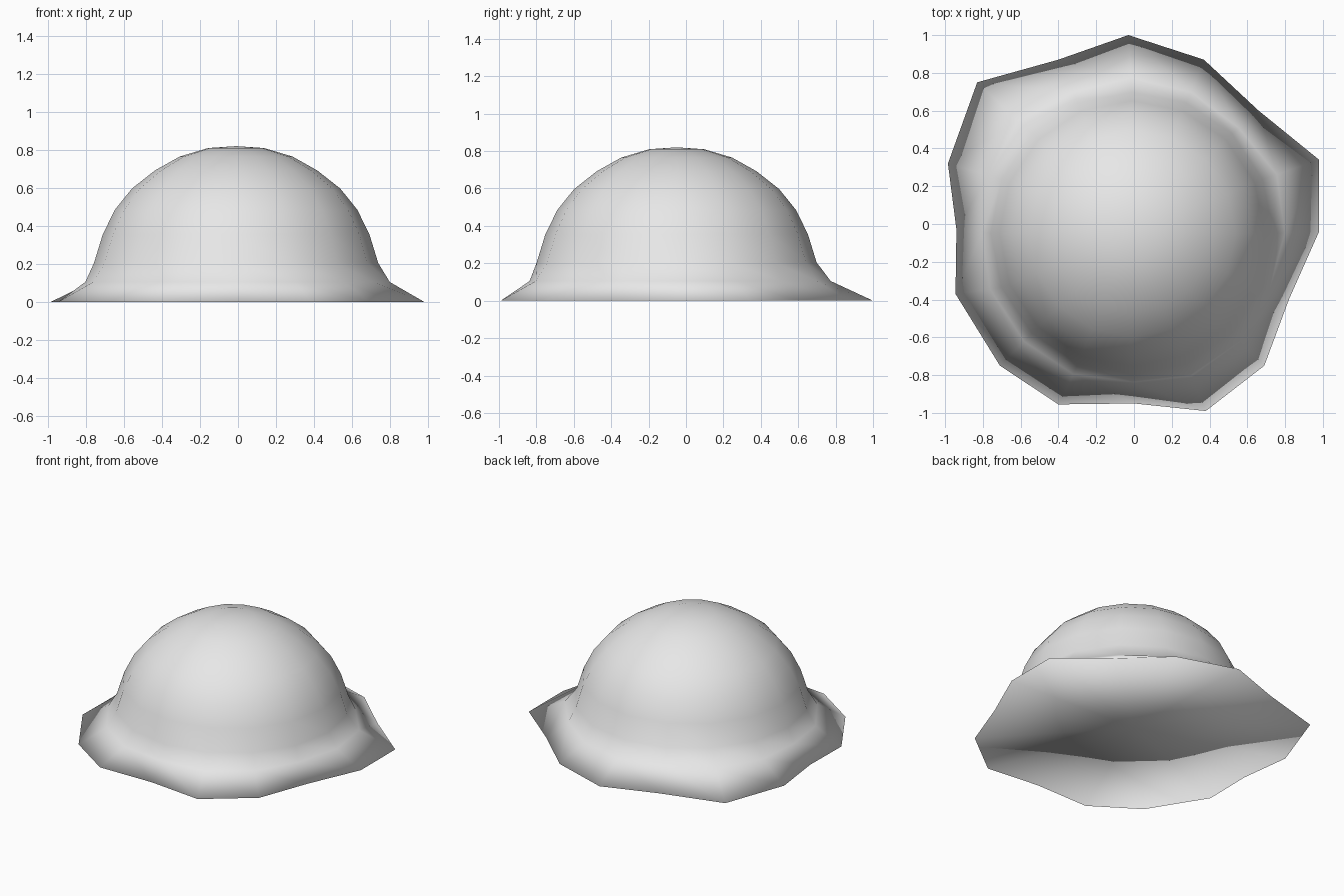
import bpy, bmesh, math
from mathutils import Vector

default = bpy.data.objects.get("Cube")
if default:
    bpy.data.objects.remove(default, do_unlink=True)

# Single light grey material
grey = bpy.data.materials.new("light_grey")
grey.use_nodes = True
grey.diffuse_color = (0.8, 0.8, 0.8, 1)
grey.node_tree.nodes["Principled BSDF"].inputs["Base Color"].default_value = (0.8, 0.8, 0.8, 1)

# Uneven outline of the flared rim on the ground, counter-clockwise from +x
RIM = [(0.98, -0.04), (0.98, 0.34), (0.66, 0.60), (0.37, 0.87),
       (-0.03, 1.00), (-0.40, 0.87), (-0.83, 0.75), (-0.985, 0.32),
       (-0.94, -0.03), (-0.945, -0.37), (-0.71, -0.75), (-0.40, -0.955),
       (0.00, -0.95), (0.38, -0.99), (0.69, -0.75), (0.82, -0.40)]
# Dome rings from top to bottom: radius, height
DOME = [(0.147, 0.81), (0.297, 0.765), (0.427, 0.692), (0.548, 0.597),
        (0.638, 0.485), (0.702, 0.355), (0.748, 0.205)]
CENTRE = Vector((-0.01, -0.05, 0))
SEGMENTS = len(RIM)

bm = bmesh.new()


def circle(radius, z):
    return [CENTRE + Vector((radius * math.cos(a), radius * math.sin(a), z))
            for a in (math.tau * i / SEGMENTS for i in range(SEGMENTS))]


def fan(ring, pole, flip=False):
    for i in range(SEGMENTS):
        tri = [ring[i], ring[(i + 1) % SEGMENTS], pole]
        bm.faces.new(tri[::-1] if flip else tri)


# Rings: dome, crease where the dome meets the flare, then the rim
rim = [Vector((x, y, 0)) for x, y in RIM]
rings = [circle(r, z) for r, z in DOME]
crease = [d.lerp(r, 0.25) for d, r in zip(rings[-1], rim)]
for p in crease:
    p.z = 0.105
rings += [crease, rim]
rings = [[bm.verts.new(p) for p in ring] for ring in rings]

# Bridge the rings into the outer skin
for upper, lower in zip(rings, rings[1:]):
    for i in range(SEGMENTS):
        j = (i + 1) % SEGMENTS
        bm.faces.new((upper[i], lower[i], lower[j], upper[j]))

# Close the crown and the flat underside
fan(rings[0], bm.verts.new(CENTRE + Vector((0, 0, 0.82))))
fan(rings[-1], bm.verts.new((0, 0, 0)), flip=True)
bmesh.ops.recalc_face_normals(bm, faces=bm.faces)
for f in bm.faces:
    f.smooth = True

mesh = bpy.data.meshes.new("flared_dome")
bm.to_mesh(mesh)
bm.free()
mesh.materials.append(grey)
bpy.context.collection.objects.link(bpy.data.objects.new("flared_dome", mesh))
